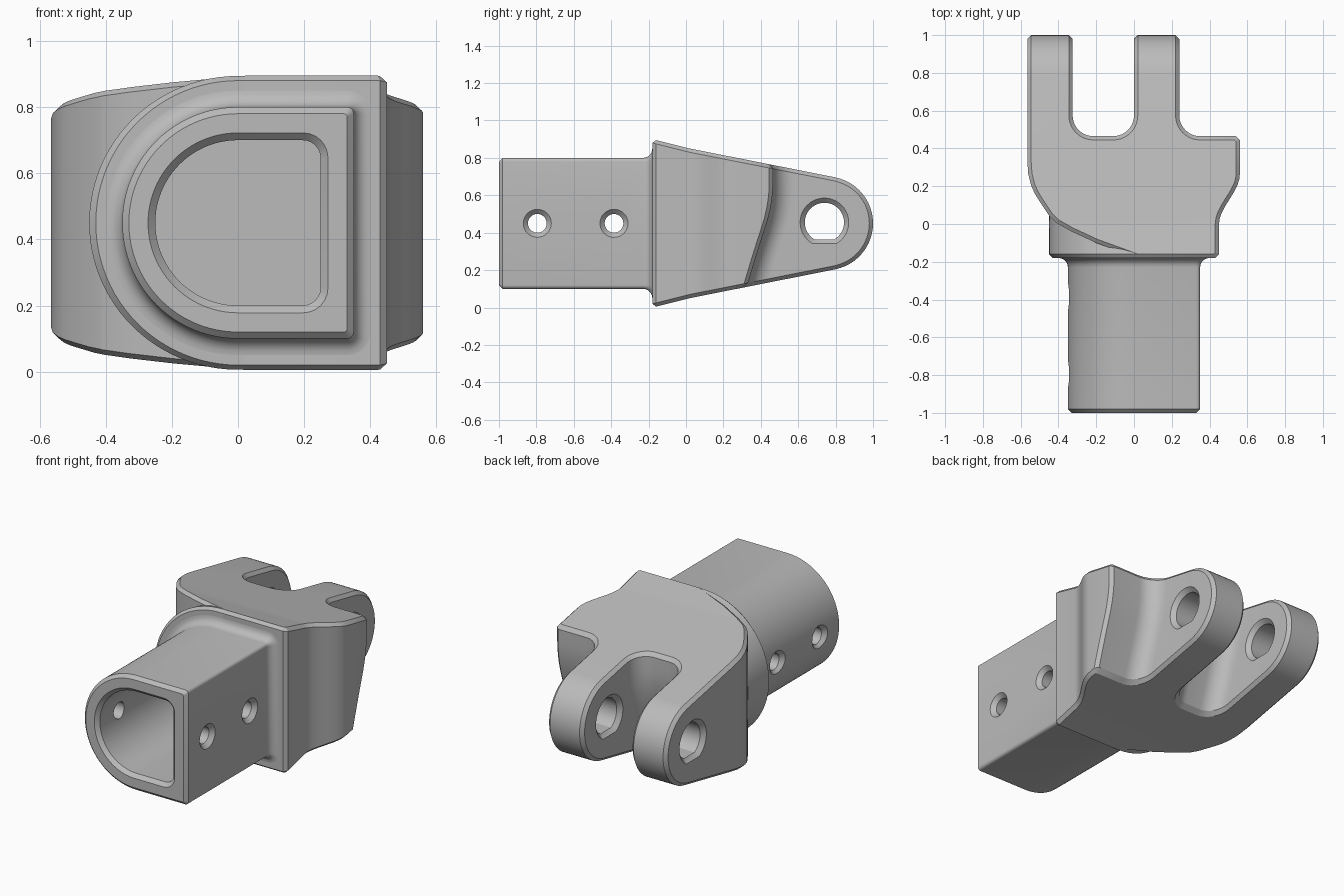
import bpy, bmesh
from math import sin, cos, radians, pi, sqrt
from mathutils import Vector

if "Cube" in bpy.data.objects:
    bpy.data.objects.remove(bpy.data.objects["Cube"])

MID = 0.45        # mid height
C = 0.02          # chamfer
TIP_Y, TIP_R = 0.75, 0.25
TILT = radians(11.2)
ARC_START = TIP_Y + TIP_R * sin(TILT)
ARC_END = ARC_START + TIP_R * (pi / 2 - TILT)

grey = bpy.data.materials.new("plain_grey")
grey.use_nodes = True
grey.diffuse_color = (0.5, 0.5, 0.5, 1)
grey.node_tree.nodes["Principled BSDF"].inputs["Base Color"].default_value = (0.5, 0.5, 0.5, 1)


def arc(cx, cy, r, a0, a1, n):
    angles = [radians(a0 + (a1 - a0) * i / n) for i in range(n + 1)]
    return [(cx + r * cos(a), cy + r * sin(a)) for a in angles]


def loft(rings):
    """Closed bmesh skin through rings of equal point count."""
    bm = bmesh.new()
    rows = [[bm.verts.new(p) for p in ring] for ring in rings]
    n = len(rows[0])
    for a, b in zip(rows, rows[1:]):
        for i in range(n):
            j = (i + 1) % n
            bm.faces.new((a[i], a[j], b[j], b[i]))
    bm.faces.new(rows[0][::-1])
    bm.faces.new(rows[-1])
    return bm


def make(name, bm):
    bmesh.ops.recalc_face_normals(bm, faces=bm.faces[:])
    mesh = bpy.data.meshes.new(name)
    bm.to_mesh(mesh)
    bm.free()
    mesh.materials.append(grey)
    ob = bpy.data.objects.new(name, mesh)
    bpy.context.collection.objects.link(ob)
    return ob


def activate(ob):
    for o in bpy.context.selected_objects:
        o.select_set(False)
    ob.select_set(True)
    bpy.context.view_layer.objects.active = ob


def cut(ob, cutter):
    cutter.hide_render = True
    mod = ob.modifiers.new("cut", 'BOOLEAN')
    mod.operation, mod.solver, mod.object = 'DIFFERENCE', 'EXACT', cutter
    activate(ob)
    bpy.ops.object.modifier_apply(modifier=mod.name)
    bpy.data.objects.remove(cutter)


def half_height(y):
    """Half height of the tapering body."""
    return 0.40 + (0.25 if y < 0.02 else 0.198) * (0.02 - y)


def inset(pts, d):
    out = []
    for i, p in enumerate(pts):
        p = Vector(p)
        e1 = (p - Vector(pts[i - 1])).normalized()
        e2 = (Vector(pts[(i + 1) % len(pts)]) - p).normalized()
        n1, n2 = Vector((-e1.y, e1.x)), Vector((-e2.y, e2.x))
        out.append(p + (n1 + n2) * d / (1 + n1.dot(n2)))
    return out


# --- fork body: plan outline, with the prong tips unrolled flat ---
END = ARC_END + C
FLOOR, FR = 0.465, 0.11
plan = [(0.02, -0.18), (0.43, -0.18), (0.45, -0.16)]
for i in range(11):
    t = i / 10
    plan.append((0.45 + 0.11 * t * t * (3 - 2 * t), 0.26 * t))
plan += [(0.56, FLOOR - C), (0.54, FLOOR)]
plan += arc(0.24 + FR, FLOOR + FR, FR, 270, 180, 10)
plan += [(0.24, END), (0, END)]
plan += arc(-FR, FLOOR + FR, FR, 0, -90, 10)
plan += arc(-0.325 + FR, FLOOR + FR, FR, 270, 180, 10)
plan += [(-0.325, END), (-0.565, END), (-0.565, 0.34), (-0.56, 0.265), (-0.545, 0.205),
         (-0.525, 0.16), (-0.5, 0.12), (-0.45, 0.045), (-0.41, 0.005), (-0.33, -0.04),
         (-0.2, -0.1)]
small = inset(plan, C)
levels = [i / 8 - 1 for i in range(17)]
rings = [[(x, y, -1.1) for x, y in small]]
rings += [[(x, y, w) for x, y in plan] for w in levels]
rings += [[(x, y, 1.1) for x, y in small]]
bm = loft(rings)

# split across the crease and around the rounded tips
tips = [ARC_START + (ARC_END - ARC_START) * i / 12 for i in range(12)]
for y in [0.02] + tips:
    bmesh.ops.bisect_plane(bm, geom=bm.verts[:] + bm.edges[:] + bm.faces[:],
                           plane_co=(0, y, 0), plane_no=(0, 1, 0), dist=1e-6)
ends = [f for f in bm.faces if all(v.co.y > ARC_END - 1e-4 for v in f.verts)]
bmesh.ops.delete(bm, geom=ends, context='FACES')


def slope_back(z):
    """Slot floor runs upright at the top and leans forward below."""
    h = 0.12
    if z > 0.55 + h:
        return 0
    if z < 0.55 - h:
        return 0.34 * (0.55 - z)
    return 0.34 * (0.55 + h - z) ** 2 / (4 * h)


for v in bm.verts:
    x, s, w = v.co
    d = 0 if abs(w) > 1.05 else C
    w = max(-1, min(1, w))
    if s > ARC_START + 1e-5:
        a = min(pi / 2, TILT + (s - ARC_START) / TIP_R)
        y = TIP_Y + (TIP_R - d) * sin(a)
        z = MID + w * (TIP_R - d) * cos(a)
    else:
        y = s
        if x > -0.4 and 0.4 < s < 0.6:
            y -= slope_back(MID + w * (half_height(s) - d))
        z = MID + w * (half_height(y) - d)
    v.co = (x, y, z)
bmesh.ops.remove_doubles(bm, verts=bm.verts[:], dist=1e-5)
body = make("fork_body", bm)

# pin hole with a flat underside, chamfered at each prong face
R = 0.105
stations = [(-0.615, 0.18), (-0.54, R), (-0.35, R), (-0.3, 0.155),
            (-0.025, 0.155), (0.025, R), (0.215, R), (0.29, 0.18)]
circle = arc(0, 0, 1, -61, 241, 40)
cut(body, make("pin_cutter", loft(
    [[(x, 0.74 + r * a, 0.455 + r * b) for a, b in circle] for x, r in stations])))

# --- rounded collar on the left of the body ---
rings = []
for y, r in ((-0.18, 0.43), (-0.16, 0.45), (0.02, 0.45), (0.12, 0.45)):
    k = 1 if r < 0.45 else half_height(y) * 0.998 / 0.45
    sec = arc(0, 0, r, 90, 270, 48) + [(0.06, -r), (0.06, r)]
    rings.append([(x, y, MID + z * k) for x, z in sec])
collar = make("rounded_collar", loft(rings))


# --- socket tube with D section, hollow from the front ---
def d_ring(y, half, rc):
    q = half - rc
    sec = arc(q, -q, rc, -90, 0, 6) + arc(q, q, rc, 0, 90, 6) + arc(0, 0, half, 90, 270, 48)
    return [(x, y, MID + z) for x, z in sec]


rings = [d_ring(-0.15, 0.40, 0.07)]
for i in range(7):
    a = i / 6 * pi / 2
    o = 0.05 * (1 - sin(a))
    rings.append(d_ring(-0.18 - 0.05 * (1 - cos(a)), 0.35 + o, 0.02 + o))
rings += [d_ring(-0.98, 0.35, 0.02), d_ring(-1, 0.33, 0.01),
          d_ring(-1, 0.272, 0.075), d_ring(-0.978, 0.25, 0.055), d_ring(-0.2, 0.25, 0.055)]
tube = make("socket_tube", loft(rings))

# countersunk cross holes
circle = arc(0, 0, 1, 0, 348.75, 31)
for y in (-0.795, -0.385):
    cut(tube, make("bolt_cutter", loft(
        [[(x, y + r * a, MID + r * b) for a, b in circle]
         for x, r in ((-0.38, 0.105), (-0.325, 0.05), (0.325, 0.05), (0.38, 0.105))])))

for ob in (body, collar, tube):
    activate(ob)
    bpy.ops.object.shade_smooth_by_angle(angle=radians(30))
